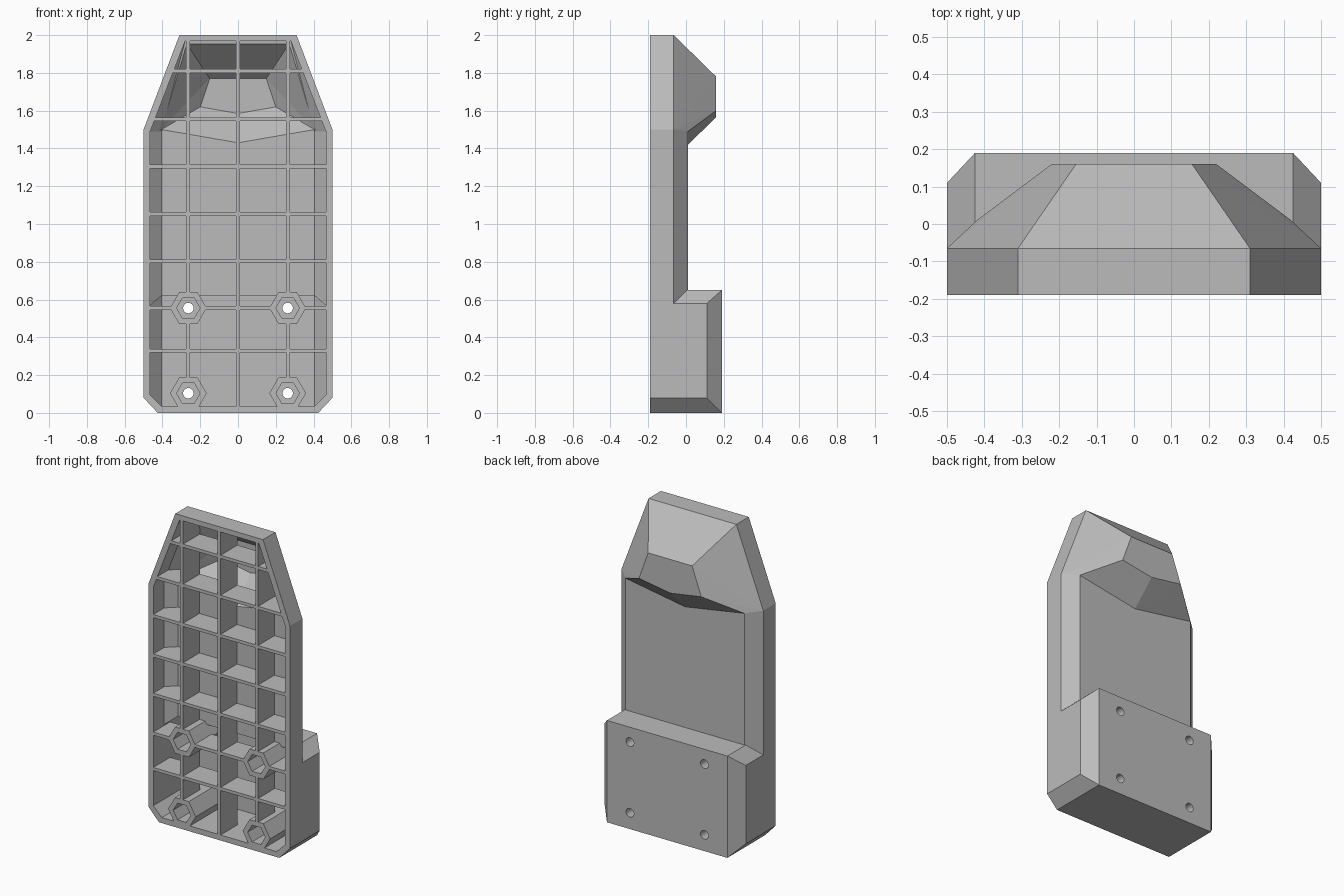
import bpy, bmesh, math

if "Cube" in bpy.data.objects:
    bpy.data.objects.remove(bpy.data.objects["Cube"], do_unlink=True)

FRONT = -0.19

grey = bpy.data.materials.new("mid grey")
grey.use_nodes = True
grey.diffuse_color = (0.5, 0.5, 0.5, 1)
shader = next(n for n in grey.node_tree.nodes if n.type == 'BSDF_PRINCIPLED')
shader.inputs["Base Color"].default_value = grey.diffuse_color


def hull(name, points):
    """Convex solid around the given points."""
    bm = bmesh.new()
    for p in points:
        bm.verts.new(p)
    res = bmesh.ops.convex_hull(bm, input=bm.verts[:])
    extra = {g for g in res["geom_interior"] + res["geom_unused"]
             if isinstance(g, bmesh.types.BMVert)}
    bmesh.ops.delete(bm, geom=list(extra), context='VERTS')
    bmesh.ops.dissolve_limit(bm, angle_limit=0.002, verts=bm.verts[:], edges=bm.edges[:])
    bmesh.ops.recalc_face_normals(bm, faces=bm.faces[:])
    mesh = bpy.data.meshes.new(name)
    bm.to_mesh(mesh)
    bm.free()
    mesh.materials.append(grey)
    ob = bpy.data.objects.new(name, mesh)
    bpy.context.collection.objects.link(ob)
    return ob


def mirrored(points):
    return [(s * x, y, z) for x, y, z in points for s in (1, -1)]


def layer(outline, *depths):
    return [(x, y, z) for y in depths for x, z in outline]


def box(name, x0, x1, y0, y1, z0, z1):
    return hull(name, [(x, y, z) for x in (x0, x1) for y in (y0, y1) for z in (z0, z1)])


def prism(name, x, z, radius, sides, y0, y1):
    ring = [(x + radius * math.cos(2 * math.pi * i / sides),
             z + radius * math.sin(2 * math.pi * i / sides)) for i in range(sides)]
    return hull(name, layer(ring, y0, y1))


def combine(target, others, operation):
    """Boolean each helper into the target, then drop the helper."""
    for other in others:
        other.hide_render = True
        mod = target.modifiers.new("combine", 'BOOLEAN')
        mod.operation = operation
        mod.solver = 'EXACT'
        mod.object = other
        bpy.context.view_layer.objects.active = target
        bpy.ops.object.modifier_apply(modifier=mod.name)
        bpy.data.objects.remove(other, do_unlink=True)


# Outer body: tapered slab, raised upper hump and thick lower block
slab_outline = [(0.42, 0), (0.5, 0.08), (0.5, 1.5), (0.31, 2)]
body = hull("bracket_body", mirrored(
    layer(slab_outline, FRONT, -0.065) + layer([(0.42, 0.08), (0.42, 1.49)], 0.01)))
hump = hull("hump", mirrored(
    layer([(0.3, 1.9), (0.4, 1.45)], -0.1) + layer([(0.31, 2), (0.5, 1.5)], -0.065)
    + layer([(0.42, 1.49), (0, 1.42)], 0.01)
    + layer([(0.22, 1.6), (0, 1.565), (0.155, 1.78)], 0.16)))
block_ends = [(0.425, 0), (0.425, 0.65)]
block = hull("block", mirrored(
    layer(block_ends + [(0.5, 0.08), (0.5, 0.58)], FRONT, 0.11) + layer(block_ends, 0.19)))
combine(body, [hump, block], 'UNION')

# Hollow interior, open at the front
inner_outline = [(0.405, 0.035), (0.465, 0.095), (0.465, 1.49), (0.28, 1.968)]
cavity = hull("cavity", mirrored(
    layer(inner_outline, -0.25, -0.08) + layer([(0.405, 0.1), (0.405, 1.49)], -0.025)))
hump_hollow = hull("hump_hollow", mirrored(
    layer([(0.26, 1.9), (0.4, 1.47)], -0.12) + layer([(0.275, 1.96), (0.46, 1.49)], -0.085)
    + layer([(0.405, 1.5), (0, 1.43)], -0.025)
    + layer([(0.2, 1.62), (0, 1.585), (0.15, 1.77)], 0.125)))
hollow_ends = [(0.405, 0.035), (0.405, 0.62)]
block_hollow = hull("block_hollow", mirrored(
    layer(hollow_ends + [(0.465, 0.095), (0.465, 0.57)], -0.12, 0.09)
    + layer(hollow_ends, 0.155)))
combine(cavity, [hump_hollow, block_hollow], 'UNION')

# Stiffening ribs and screw bosses left standing inside the hollow
ribs = [box("upright_rib", x - 0.01, x + 0.01, FRONT, -0.02, -0.1, 2.1)
        for x in (-0.265, 0, 0.265)]
ribs += [box("cross_rib", -0.6, 0.6, FRONT, -0.02, z - 0.01, z + 0.01)
         for z in (0.329, 0.555, 0.803, 1.053, 1.305, 1.555, 1.81)]
screws = [(x, z) for x in (-0.263, 0.263) for z in (0.104, 0.555)]
bosses = [prism("boss", x, z, 0.097, 6, FRONT, 0.18) for x, z in screws]
combine(cavity, ribs + bosses, 'DIFFERENCE')
combine(body, [cavity], 'DIFFERENCE')

# Hexagonal nut pockets and round screw holes
pockets = [prism("nut_pocket", x, z, 0.062, 6, -0.3, 0.09) for x, z in screws]
holes = [prism("screw_hole", x, z, 0.028, 16, -0.3, 0.3) for x, z in screws]
combine(body, pockets + holes, 'DIFFERENCE')
